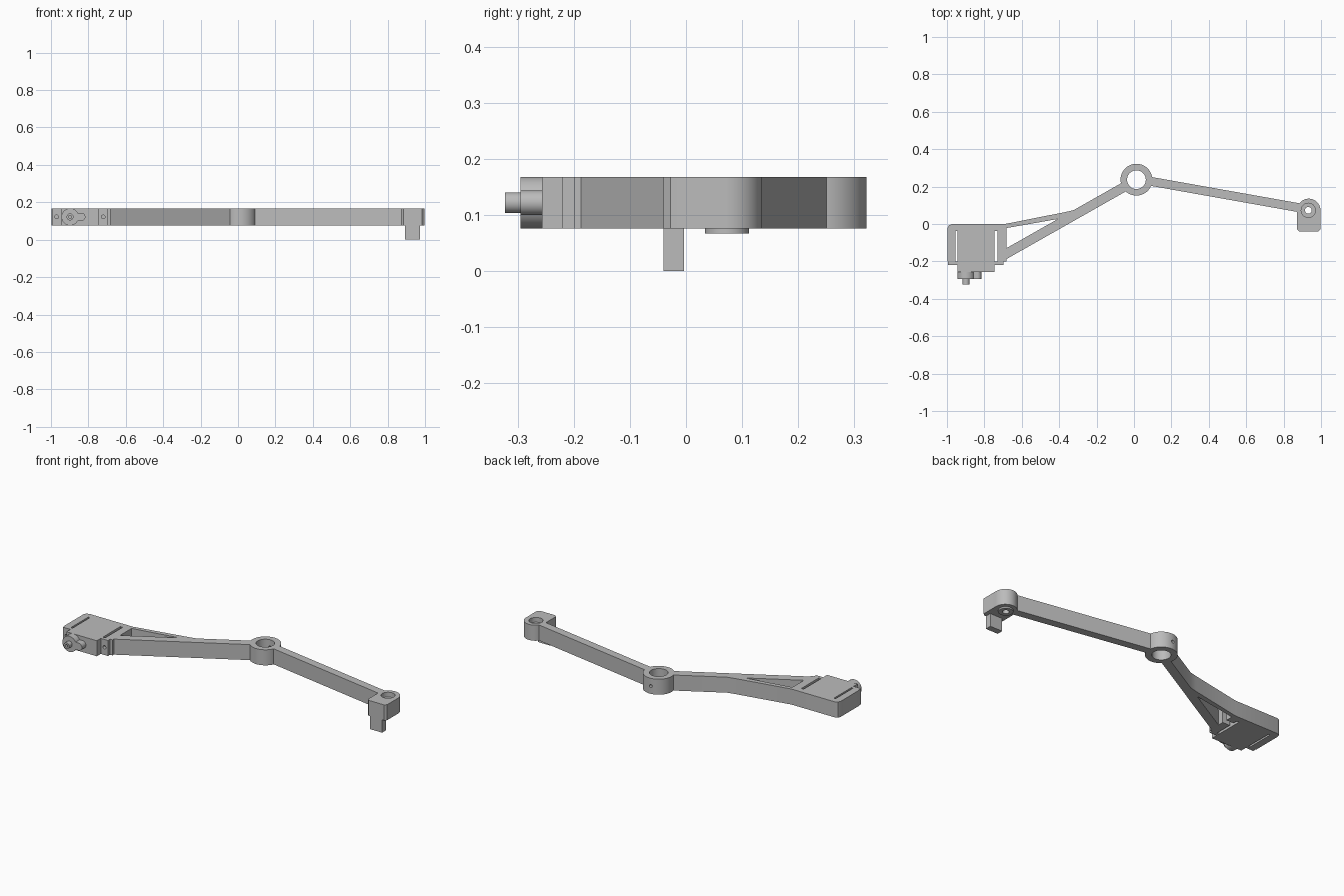
import bpy, bmesh, math
from mathutils import Matrix, Vector

cube = bpy.data.objects.get("Cube")
if cube:
    bpy.data.objects.remove(cube)

LOW, HIGH = 0.076, 0.168
MID = (LOW + HIGH) / 2

grey = bpy.data.materials.new("plain_grey")
grey.use_nodes = True
grey.diffuse_color = (0.5, 0.5, 0.5, 1)
grey.node_tree.nodes["Principled BSDF"].inputs["Base Color"].default_value = (0.5, 0.5, 0.5, 1)


def add_object(name, bm):
    bmesh.ops.recalc_face_normals(bm, faces=bm.faces)
    mesh = bpy.data.meshes.new(name)
    bm.to_mesh(mesh)
    bm.free()
    mesh.materials.append(grey)
    obj = bpy.data.objects.new(name, mesh)
    bpy.context.collection.objects.link(obj)
    return obj


def prism(name, outline, low=LOW, high=HIGH):
    bm = bmesh.new()
    face = bm.faces.new([bm.verts.new((x, y, low)) for x, y in outline])
    made = bmesh.ops.extrude_face_region(bm, geom=[face])["geom"]
    bmesh.ops.translate(bm, vec=(0, 0, high - low),
                        verts=[v for v in made if isinstance(v, bmesh.types.BMVert)])
    return add_object(name, bm)


def box(name, x0, x1, y0, y1, low=LOW, high=HIGH):
    return prism(name, [(x0, y0), (x1, y0), (x1, y1), (x0, y1)], low, high)


def rod(name, start, end, radius, sides=48):
    start, end = Vector(start), Vector(end)
    axis = end - start
    bm = bmesh.new()
    turn = axis.to_track_quat("Z", "Y").to_matrix().to_4x4()
    bmesh.ops.create_cone(bm, cap_ends=True, segments=sides, radius1=radius, radius2=radius,
                          depth=axis.length,
                          matrix=Matrix.Translation((start + end) / 2) @ turn)
    return add_object(name, bm)


def upright(name, centre, radius, low=LOW, high=HIGH, sides=48):
    return rod(name, (*centre, low), (*centre, high), radius, sides)


def combine(base, others, operation):
    for other in others:
        mod = base.modifiers.new("combine", "BOOLEAN")
        mod.operation, mod.solver, mod.object = operation, "EXACT", other
        bpy.context.view_layer.objects.active = base
        bpy.ops.object.modifier_apply(modifier=mod.name)
        bpy.data.objects.remove(other)


def smooth(obj):
    bpy.ops.object.select_all(action="DESELECT")
    obj.select_set(True)
    bpy.context.view_layer.objects.active = obj
    bpy.ops.object.shade_smooth_by_angle(angle=math.radians(30))


# Linked frame: pivot hub, two arms, brace, servo holder and end block
hub = (0.013, 0.237)
pin = (0.932, 0.073)
frame = upright("arm_frame", hub, 0.085, sides=64)
parts = [
    prism("right_arm", [(0.05, 0.211), (0.9, 0.06), (0.9, 0.108), (0.05, 0.259)]),
    prism("left_arm", [(0.0, 0.199), (0.0, 0.257), (-0.71, -0.145), (-0.71, -0.204),
                       (-0.69, -0.192)]),
    prism("brace", [(-0.32, 0.075), (-0.366, 0.064), (-0.69, 0.0), (-0.69, -0.023),
                    (-0.4, 0.028), (-0.34, 0.045)]),
    prism("holder", [(-0.972, 0), (-0.682, 0), (-0.682, -0.2), (-0.997, -0.2),
                     (-0.997, -0.022), (-0.99, -0.007)]),
    prism("end_block", [(0.872, pin[1]), (0.872, -0.028), (0.884, -0.04), (0.985, -0.04),
                        (0.997, -0.028), (0.997, pin[1])]),
    upright("end_round", ((0.872 + 0.997) / 2, pin[1]), 0.0625),
]
combine(frame, parts, "UNION")
hole_end = Vector((math.cos(math.radians(95)), math.sin(math.radians(95)), 0))
hub_mid = Vector((*hub, MID))
cuts = [
    upright("hub_bore", hub, 0.05, 0, 0.3, 64),
    rod("set_screw_hole", hub_mid, hub_mid + hole_end * 0.12, 0.009, 20),
    box("servo_bay", -0.955, -0.73, -0.3, -0.037, 0, 0.3),
    box("wire_slot", -0.74, -0.67, -0.095, -0.065, 0, 0.14),
    upright("pin_bore", pin, 0.038, 0, 0.3),
]
combine(frame, cuts, "DIFFERENCE")
smooth(frame)

# Bushing seated in the end block, standing proud underneath
bushing = upright("pin_bushing", pin, 0.0395, LOW - 0.009, 0.14)
combine(bushing, [upright("bushing_bore", pin, 0.018, 0, 0.3)], "DIFFERENCE")
smooth(bushing)

# Hanging tab under the end block
box("end_tab", 0.892, 0.972, -0.04, -0.004, 0, LOW + 0.005)

# Servo: body with mounting flange and screw holes
servo = box("servo_body", -0.944, -0.745, -0.257, -0.037)
combine(servo, [box("servo_flange", -0.994, -0.698, -0.22, -0.2)], "UNION")
combine(servo, [rod("screw_hole", (x, -0.25, MID), (x, -0.19, MID), 0.01, 20)
                for x in (-0.97, -0.721)], "DIFFERENCE")
smooth(servo)

# Servo gear housing, with a small side lobe, and output shaft
shaft_x = -0.898
housing = rod("gear_housing", (shaft_x, -0.25, MID), (shaft_x, -0.295, MID), 0.046)
combine(housing, [box("lobe_bridge", shaft_x, -0.838, -0.295, -0.25, MID - 0.022, MID + 0.022),
                  rod("side_lobe", (-0.838, -0.25, MID), (-0.838, -0.295, MID), 0.022)], "UNION")
smooth(housing)
shaft = rod("output_shaft", (shaft_x, -0.28, MID), (shaft_x, -0.323, MID), 0.0185, 32)
combine(shaft, [rod("shaft_bore", (shaft_x, -0.3, MID), (shaft_x, -0.34, MID), 0.008, 20)],
        "DIFFERENCE")
smooth(shaft)
